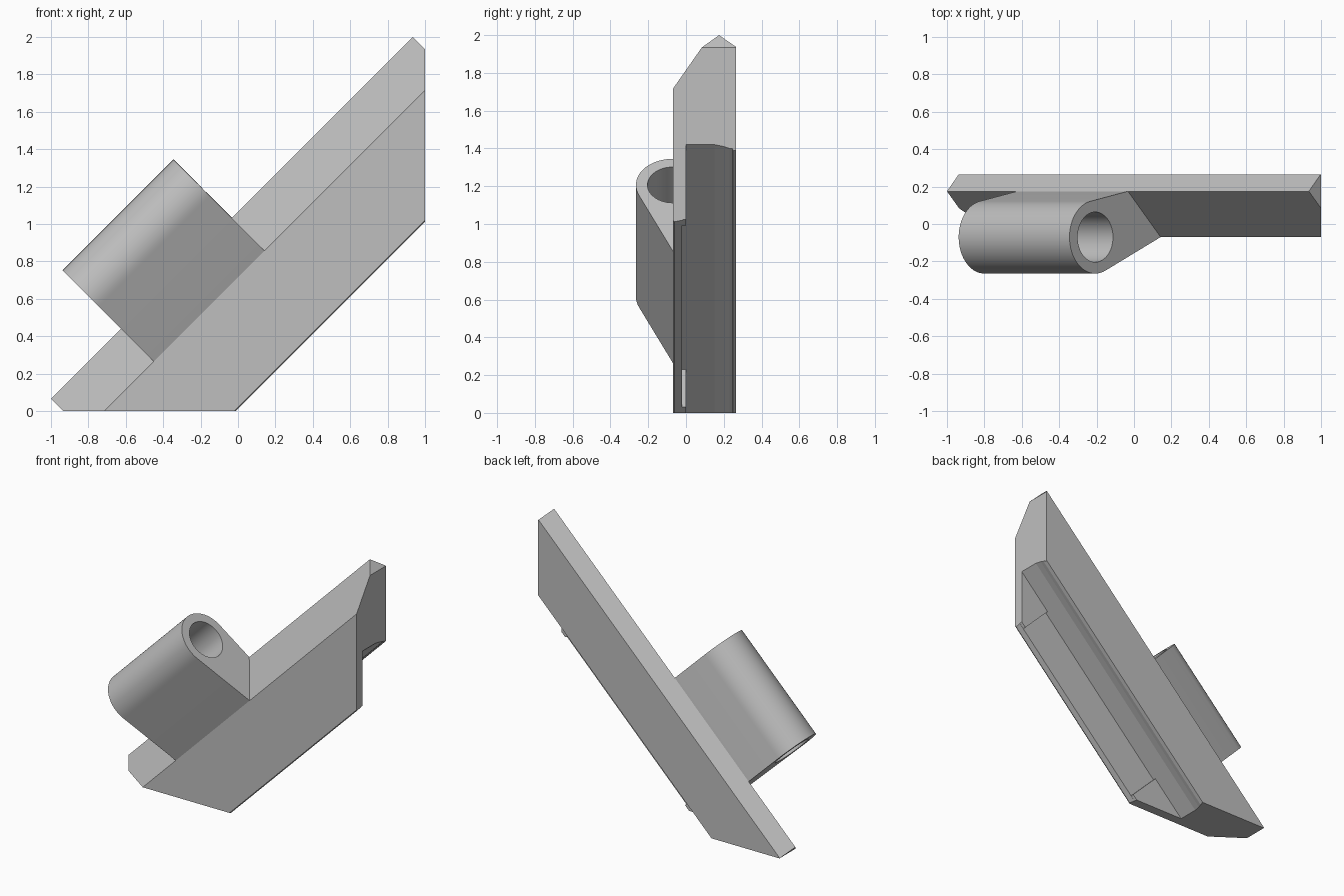
import bpy, bmesh, math

cube = bpy.data.objects.get("Cube")
if cube:
    bpy.data.objects.remove(cube, do_unlink=True)

grey = bpy.data.materials.new("plain grey")
grey.use_nodes = True
grey.diffuse_color = (0.52, 0.52, 0.52, 1)
grey.node_tree.nodes["Principled BSDF"].inputs["Base Color"].default_value = grey.diffuse_color


def place(y, w, s):
    """Section point (y, w = z - x) at station s = x + z along the 45 degree run."""
    return ((s - w) / 2, y, (s + w) / 2)


def sweep(name, loops, start, end, trim=True, smooth=False):
    """Extrude a section (outer loop plus optional holes) along the slope."""
    bm = bmesh.new()
    edges = []
    for loop in loops:
        verts = [bm.verts.new(place(y, w, start)) for y, w in loop]
        edges += [bm.edges.new((a, b)) for a, b in zip(verts, verts[1:] + verts[:1])]
    bmesh.ops.triangle_fill(bm, edges=edges, use_beauty=True)
    out = bmesh.ops.extrude_face_region(bm, geom=bm.faces[:], use_keep_orig=True)
    moved = [g for g in out["geom"] if isinstance(g, bmesh.types.BMVert)]
    half = (end - start) / 2
    bmesh.ops.translate(bm, verts=moved, vec=(half, 0, half))
    # Trim to the vertical end wall and the ground plane
    if trim:
        for co, no in (((1, 0, 0), (1, 0, 0)), ((0, 0, 0), (0, 0, -1))):
            geom = bm.verts[:] + bm.edges[:] + bm.faces[:]
            bmesh.ops.bisect_plane(bm, geom=geom, plane_co=co, plane_no=no, clear_outer=True)
            rim = [e for e in bm.edges if e.is_boundary]
            bmesh.ops.triangle_fill(bm, edges=rim, use_beauty=True)
    bmesh.ops.recalc_face_normals(bm, faces=bm.faces[:])
    mesh = bpy.data.meshes.new(name)
    bm.to_mesh(mesh)
    bm.free()
    mesh.materials.append(grey)
    obj = bpy.data.objects.new(name, mesh)
    bpy.context.collection.objects.link(obj)
    if smooth:
        bpy.ops.object.select_all(action="DESELECT")
        obj.select_set(True)
        bpy.context.view_layer.objects.active = obj
        bpy.ops.object.shade_smooth_by_angle(angle=math.radians(30))
    return obj


# Sloping rail: ridged top, thick back, thin front lip
rail = [(-0.07, 0.715), (0.175, 1.065), (0.265, 0.94), (0.265, 0.39),
        (0.25, 0.39), (0.245, 0.4), (0.23, 0.4), (0.2, 0.41), (0.15, 0.42),
        (-0.02, 0.42), (-0.02, 0.02), (-0.06, 0.012), (-0.07, 0.02)]
sweep("sloping_rail", [rail], -0.935, 2.935)

# Pads thickening the lip at both ends of the shallow recess
pad = [(-0.03, 0.02), (0, 0.025), (0, 0.43), (-0.03, 0.43)]
sweep("lower_lip_pad", [pad], -0.9, 0.04)
sweep("upper_lip_pad", [pad], 1.96, 2.9)


# Tubular socket with tangent webs running down to the rail
def arc(radius, first, last, count):
    angles = [math.radians(first + (last - first) * i / count) for i in range(count + 1)]
    return [(-0.07 + radius * math.cos(a), 1.414 + radius * math.sin(a) * math.sqrt(2))
            for a in angles]


outer = arc(0.195, 10.9, 203.3, 36) + [(-0.07, 0.715), (0.1, 0.8), (0.175, 1.065)]
bore = arc(0.134, 0, 360, 48)[:-1]
sweep("tube_socket", [outer, bore], -0.185, 1.0, trim=False, smooth=True)
